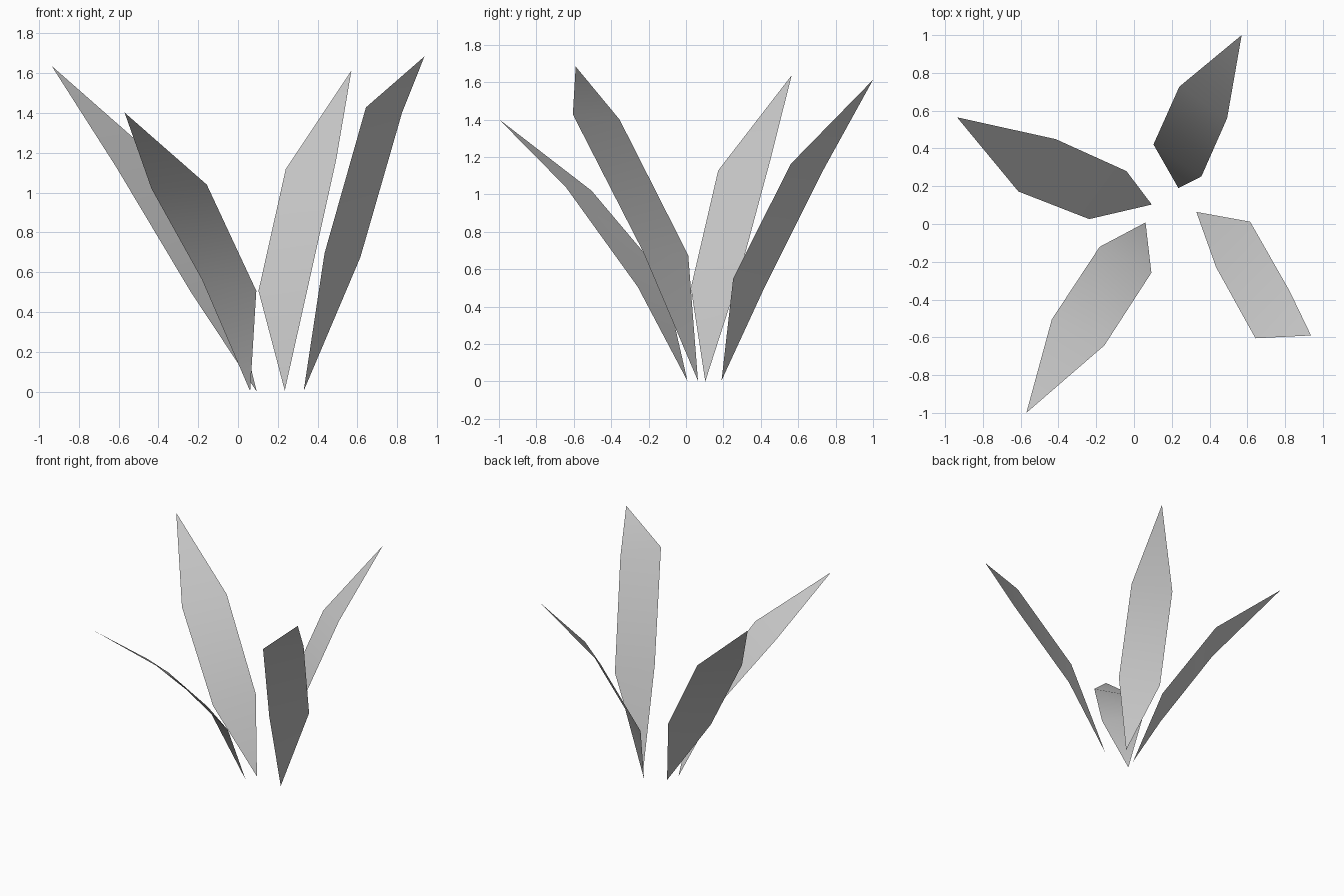
import bpy


def leaf(name, base, right, tip, left):
    """One single-sided blade: pointed base, two cross ribs, pointed tip."""
    # outline runs counter-clockwise: up the right edge, down the left edge
    verts = [base, *right, tip, *left]
    faces = [(0, 1, 5), (1, 2, 4, 5), (2, 3, 4)]
    mesh = bpy.data.meshes.new(name)
    mesh.from_pydata(verts, [], faces)
    for p in mesh.polygons:
        p.use_smooth = True
    mesh.update()
    obj = bpy.data.objects.new(name, mesh)
    bpy.context.collection.objects.link(obj)
    return obj


# Four blades splaying outwards, each hand-posed
leaf("leaf_back_right", (0.235, 0.19, 0.005),
     [(0.357, 0.252, 0.55), (0.493, 0.56, 1.163)],
     (0.57, 1.0, 1.613),
     [(0.24, 0.727, 1.118), (0.103, 0.421, 0.506)])

leaf("leaf_back_left", (0.094, 0.103, 0.0),
     [(-0.04, 0.28, 0.55), (-0.414, 0.449, 1.177)],
     (-0.937, 0.565, 1.637),
     [(-0.612, 0.172, 1.128), (-0.237, 0.026, 0.50)])

leaf("leaf_front_left", (0.061, 0.008, 0.002),
     [(-0.182, -0.121, 0.565), (-0.435, -0.505, 1.02)],
     (-0.57, -1.0, 1.402),
     [(-0.157, -0.643, 1.04), (0.092, -0.258, 0.506)])

leaf("leaf_front_right", (0.33, 0.064, 0.003),
     [(0.435, -0.23, 0.695), (0.643, -0.605, 1.428)],
     (0.937, -0.59, 1.684),
     [(0.824, -0.355, 1.40), (0.615, 0.012, 0.675)])
